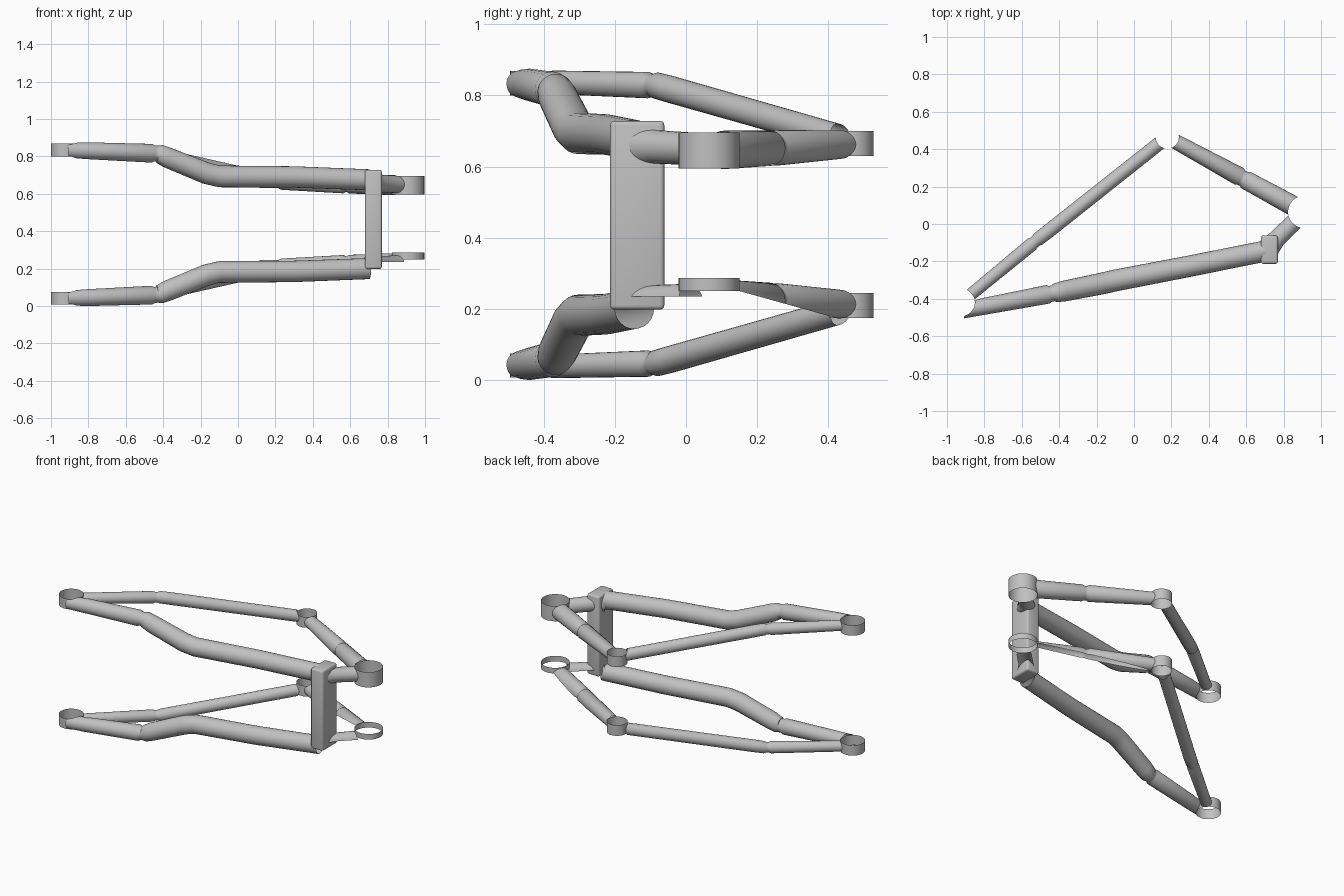
import bpy, bmesh, math
from mathutils import Vector

if "Cube" in bpy.data.objects:
    bpy.data.objects.remove(bpy.data.objects["Cube"], do_unlink=True)

# One bare metal colour
GREY = (0.53, 0.53, 0.53, 1)
metal = bpy.data.materials.new("bare grey metal")
metal.use_nodes = True
metal.diffuse_color = GREY
metal.node_tree.nodes["Principled BSDF"].inputs["Base Color"].default_value = GREY

SIDES = 24
MIRROR = 0.875  # upper height + lower height

# Pivot rings: x, y, radius
AXLE = (0.91, 0.065, 0.086)
KNEE = (0.178, 0.465, 0.062)
NOSE = (-0.925, -0.42, 0.074)


def finish(name, bm, angle=40):
    bmesh.ops.recalc_face_normals(bm, faces=bm.faces)
    mesh = bpy.data.meshes.new(name)
    bm.to_mesh(mesh)
    bm.free()
    mesh.materials.append(metal)
    obj = bpy.data.objects.new(name, mesh)
    bpy.context.collection.objects.link(obj)
    bpy.ops.object.select_all(action='DESELECT')
    obj.select_set(True)
    bpy.context.view_layer.objects.active = obj
    bpy.ops.object.shade_smooth_by_angle(angle=math.radians(angle))
    return obj


def trim(p, direction, ring):
    """Slide a rim point along its tube onto the wall of a ring."""
    d = direction.copy()
    d /= d.xy.length
    q = p.xy - Vector(ring[:2])
    along = q.dot(d.xy)
    inside = max(0, along * along - q.length_squared + ring[2] ** 2)
    return p + d * (math.sqrt(inside) - along)


def grooved(points, where):
    """Put a narrow weld groove at one path point."""
    out = []
    for i, (p, r) in enumerate(points):
        if i != where:
            out.append((p, r))
            continue
        step = (Vector(points[i + 1][0]) - Vector(points[i - 1][0])).normalized()
        for off, size in ((-0.02, 1), (-0.008, 0.86), (0.008, 0.86), (0.02, 1)):
            out.append((Vector(p) + step * off, r * size))
    return out


def tube(name, points, start=None, end=None, lower=False, cut=None):
    pts = [Vector(p) for p, r in points]
    if lower:
        for p in pts:
            p.z = MIRROR - p.z
    bm = bmesh.new()
    rims = []
    last = len(pts) - 1
    for i, p in enumerate(pts):
        t = (pts[min(i + 1, last)] - pts[max(i - 1, 0)]).normalized()
        side = t.cross(Vector((0, 0, 1))).normalized()
        up = side.cross(t)
        rim = []
        for k in range(SIDES):
            a = math.tau * k / SIDES
            v = p + (side * math.cos(a) + up * math.sin(a)) * points[i][1]
            if i == 0 and start:
                v = trim(v, t, start)
            if i == last and end:
                v = trim(v, -t, end)
            rim.append(bm.verts.new(v))
        rims.append(rim)
    for a, b in zip(rims, rims[1:]):
        for k in range(SIDES):
            n = (k + 1) % SIDES
            bm.faces.new((a[k], a[n], b[n], b[k]))
    # Torn-away underside
    if cut:
        bmesh.ops.bisect_plane(bm, geom=bm.verts[:] + bm.edges[:] + bm.faces[:],
                               plane_co=cut[0], plane_no=cut[1], clear_inner=True)
    return finish(name, bm)


def collar(name, ring, low, high):
    x, y, r = ring
    bm = bmesh.new()
    bmesh.ops.create_cone(bm, cap_ends=False, segments=32, radius1=r, radius2=r,
                          depth=high - low)
    bmesh.ops.translate(bm, verts=bm.verts, vec=(x, y, (low + high) / 2))
    return finish(name, bm)


main_path = grooved([((-0.90, -0.46, 0.832), 0.042), ((-0.80, -0.44, 0.83), 0.045),
                     ((-0.44, -0.372, 0.815), 0.05), ((-0.38, -0.36, 0.795), 0.055),
                     ((-0.17, -0.318, 0.71), 0.058), ((-0.10, -0.302, 0.693), 0.058),
                     ((0.30, -0.225, 0.69), 0.057), ((0.70, -0.145, 0.675), 0.056)], 2)
stay_path = grooved([((*NOSE[:2], 0.838), 0.033), ((-0.53, -0.095, 0.828), 0.037),
                     ((-0.47, -0.048, 0.818), 0.038), ((*KNEE[:2], 0.672), 0.037)], 1)
strut_path = grooved([((*KNEE[:2], 0.663), 0.04), ((0.58, 0.245, 0.652), 0.05),
                      ((*AXLE[:2], 0.645), 0.054)], 1)
link_path = [((0.71, -0.14, 0.66), 0.062), ((0.765, -0.078, 0.655), 0.047),
             ((*AXLE[:2], 0.647), 0.046)]

# Upper and lower triangles of tubes
for side, lower in (("upper", False), ("lower", True)):
    tube(side + "_main_tube", main_path, start=NOSE, lower=lower)
    tube(side + "_stay", stay_path, start=NOSE, end=KNEE, lower=lower)
    tube(side + "_strut", strut_path, start=KNEE, end=AXLE, lower=lower,
         cut=((0, 0.33, 0.2), (0, 0.05, 0.18)) if lower else None)
    tube(side + "_axle_link", link_path, end=AXLE, lower=lower,
         cut=((0, 0, 0.235), (0, 0, 1)) if lower else None)
    for name, ring, low, high in (("nose", NOSE, 0.80, 0.868), ("knee", KNEE, 0.63, 0.70)):
        if lower:
            low, high = MIRROR - high, MIRROR - low
        collar(side + "_" + name + "_ring", ring, low, high)

# Axle rings, the lower one worn short
collar("upper_axle_ring", AXLE, 0.595, 0.695)
collar("lower_axle_ring", AXLE, 0.25, 0.287)

# Upright plate joining the two triangles
bm = bmesh.new()
bmesh.ops.create_cube(bm, size=1)
bmesh.ops.scale(bm, verts=bm.verts, vec=(0.09, 0.152, 0.53))
bmesh.ops.translate(bm, verts=bm.verts, vec=(0.724, -0.137, 0.463))
bmesh.ops.bevel(bm, geom=bm.edges[:], offset=0.012, segments=3, affect='EDGES', profile=0.5)
finish("upright_plate", bm)
